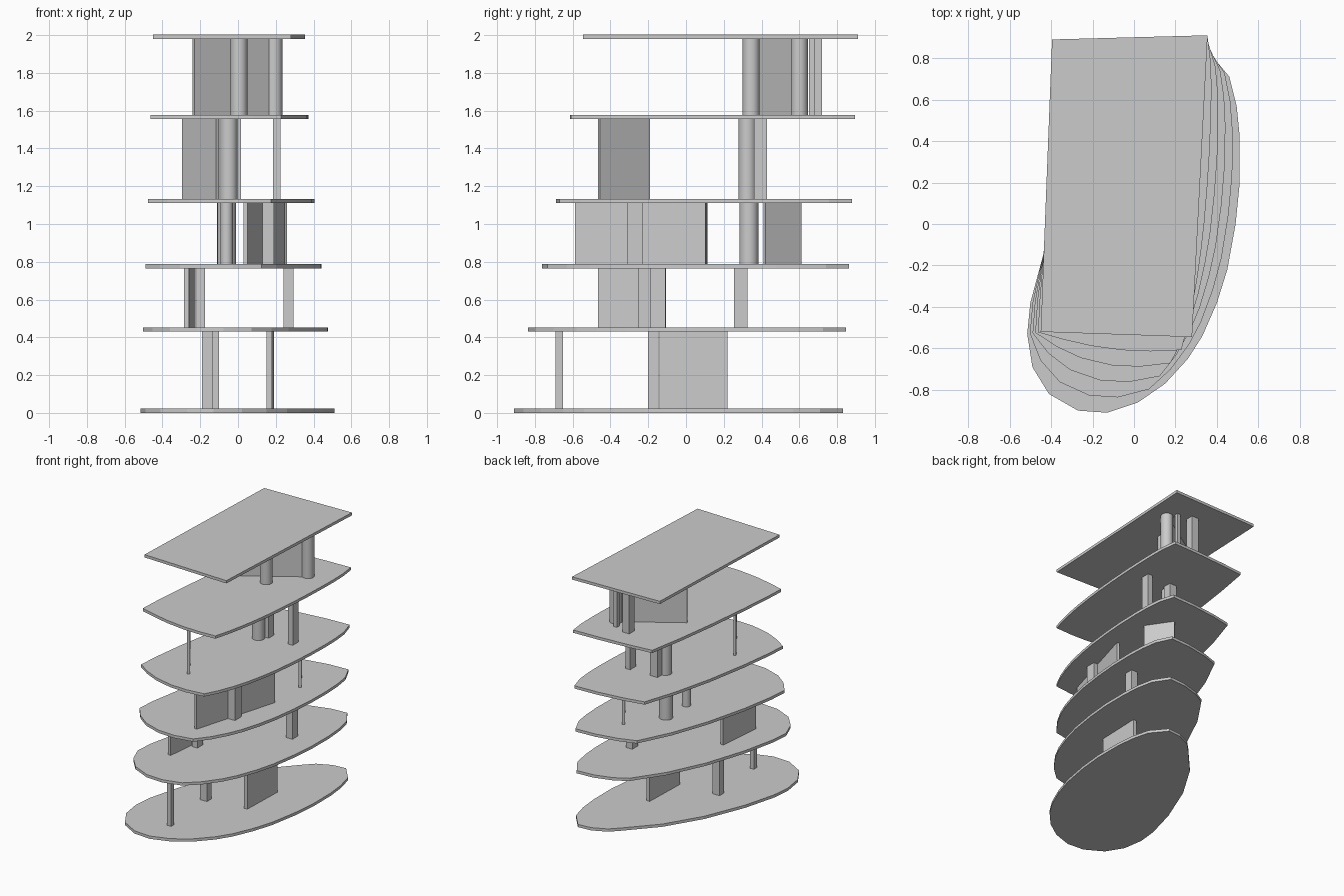
import bpy, bmesh, math
from mathutils import Vector

if "Cube" in bpy.data.objects:
    bpy.data.objects.remove(bpy.data.objects["Cube"])

grey = bpy.data.materials.new("concrete_grey")
grey.use_nodes = True
COLOUR = (0.6, 0.6, 0.6, 1)
grey.diffuse_color = COLOUR
grey.node_tree.nodes["Principled BSDF"].inputs["Base Color"].default_value = COLOUR


def prism(name, outline, z0, z1):
    """Extrude a flat outline from z0 to z1."""
    bm = bmesh.new()
    face = bm.faces.new([bm.verts.new((p[0], p[1], z0)) for p in outline])
    top = bmesh.ops.extrude_face_region(bm, geom=[face])["geom"]
    moved = [v for v in top if isinstance(v, bmesh.types.BMVert)]
    bmesh.ops.translate(bm, verts=moved, vec=(0, 0, z1 - z0))
    bmesh.ops.recalc_face_normals(bm, faces=bm.faces)
    mesh = bpy.data.meshes.new(name)
    bm.to_mesh(mesh)
    bm.free()
    mesh.materials.append(grey)
    ob = bpy.data.objects.new(name, mesh)
    bpy.context.collection.objects.link(ob)
    return ob


def box(name, level, x0, x1, y0, y1):
    prism(name, [(x0, y0), (x1, y0), (x1, y1), (x0, y1)], *storey(level))


def wall(name, level, a, b, thick=0.02):
    a, b = Vector(a), Vector(b)
    d = (b - a).normalized()
    n = Vector((-d.y, d.x)) * thick / 2
    prism(name, [a + n, a - n, b - n, b + n], *storey(level))


def round_column(name, level, x, y, r, sides=24):
    ring = [(x + r * math.cos(math.tau * i / sides), y + r * math.sin(math.tau * i / sides))
            for i in range(sides)]
    ob = prism(name, ring, *storey(level))
    bpy.ops.object.select_all(action="DESELECT")
    ob.select_set(True)
    bpy.context.view_layer.objects.active = ob
    bpy.ops.object.shade_smooth_by_angle()


# Floor slabs: the oval ground floor turns step by step into the four-cornered roof
FLOORS = [0, 0.43, 0.765, 1.11, 1.555, 1.98]
SLAB = 0.022


def storey(level):
    return FLOORS[level] + SLAB, FLOORS[level + 1]


corners = [(-0.45, -0.52), (0.28, -0.545), (0.355, 0.91), (-0.395, 0.89)]
sides = [
    [(-.515, -.53), (-.49, -.69), (-.41, -.82), (-.27, -.9), (-.13, -.91)],
    [(.02, -.86), (.15, -.77), (.26, -.65), (.33, -.54), (.4, -.38), (.45, -.22),
     (.49, 0), (.51, .2), (.51, .42), (.495, .57), (.46, .71)],
    [(.36, .83), (.25, .82), (.14, .77)],
    [(.07, .7), (-.13, .48), (-.3, .2), (-.43, -.12), (-.5, -.38)],
]
oval, roof = [], []
for k, side in enumerate(sides):
    pts = [Vector(p) for p in side + [sides[(k + 1) % 4][0]]]
    a, b = Vector(corners[k]), Vector(corners[(k + 1) % 4])
    steps = [(q - p).length for p, q in zip(pts, pts[1:])]
    for i in range(len(side)):
        oval.append(pts[i])
        roof.append(a.lerp(b, sum(steps[:i]) / sum(steps)))

names = ["ground_slab", "first_slab", "second_slab", "third_slab", "fourth_slab", "roof_slab"]
for i, name in enumerate(names):
    outline = corners if i == 5 else [p.lerp(q, i / 5) for p, q in zip(oval, roof)]
    prism(name, outline, FLOORS[i], FLOORS[i] + SLAB)

# Ground storey
box("ground_front_column", 0, -.135, -.1, -.69, -.65)
box("ground_middle_column", 0, -.19, -.13, -.2, -.145)
wall("ground_wall", 0, (.165, -.14), (.177, .22), .028)

# First storey
box("first_back_column", 1, .24, .295, .255, .325)
box("first_front_column", 1, -.22, -.175, -.255, -.185)
wall("first_wall", 1, (-.272, -.465), (-.237, -.107), .026)

# Second storey
wall("second_long_wall", 2, (.04, -.585), (.24, .105))
box("second_wall_pier", 2, .13, .19, -.31, -.23)
wall("second_back_wall", 2, (.25, .415), (.12, .605))
round_column("second_back_column", 2, -.06, .333, .05)
round_column("second_middle_column", 2, -.06, .08, .033)

# Third storey
wall("third_front_wall", 3, (-.287, -.197), (-.108, -.46))
box("third_left_column", 3, .185, .225, .36, .43)
round_column("third_round_column", 3, -.05, .325, .047)
box("third_square_column", 3, -.05, .015, .36, .425)

# Fourth storey
wall("fourth_wall", 4, (-.235, .32), (.2, .6))
round_column("fourth_front_column", 4, .005, .345, .045)
round_column("fourth_left_column", 4, .19, .6, .045)
box("fourth_back_column", 4, -.01, .05, .655, .72)
box("fourth_slim_column", 4, .125, .155, .65, .68)
